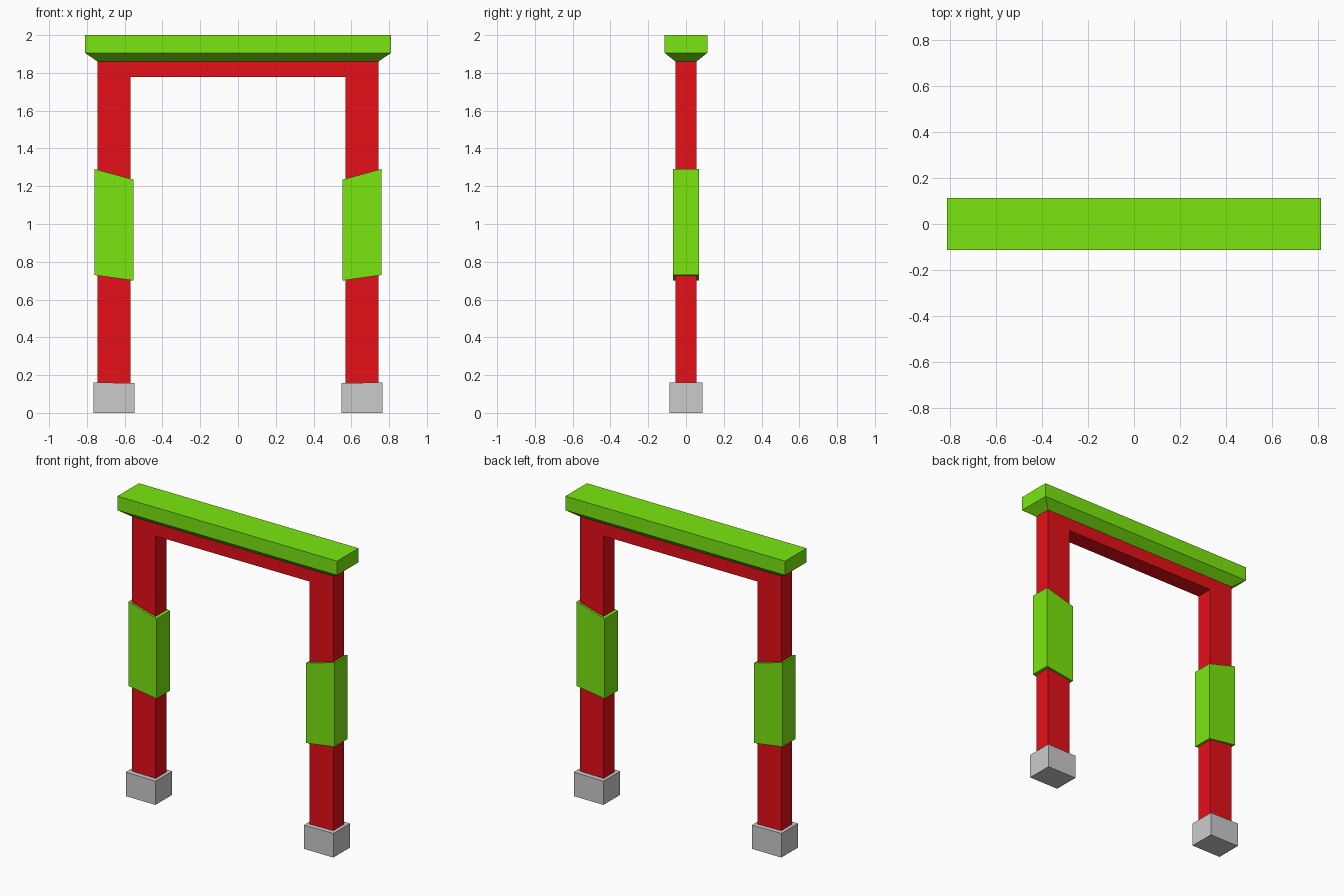
import bpy, bmesh

if "Cube" in bpy.data.objects:
    bpy.data.objects.remove(bpy.data.objects["Cube"])


def material(name, rgb):
    m = bpy.data.materials.new(name)
    m.diffuse_color = (*rgb, 1)
    m.use_nodes = True
    m.node_tree.nodes["Principled BSDF"].inputs["Base Color"].default_value = m.diffuse_color
    return m


RED = material("red_paint", (0.79, 0.005, 0.009))
GREEN = material("green_paint", (0.194, 0.795, 0.005))


def finish(name, bm, mat=None):
    bmesh.ops.recalc_face_normals(bm, faces=bm.faces)
    mesh = bpy.data.meshes.new(name)
    bm.to_mesh(mesh)
    bm.free()
    obj = bpy.data.objects.new(name, mesh)
    bpy.context.collection.objects.link(obj)
    if mat:
        mesh.materials.append(mat)
    return obj


def extrude_profile(name, points, half_depth, mat=None):
    """Front (x, z) outline extruded symmetrically along y."""
    bm = bmesh.new()
    face = bm.faces.new([bm.verts.new((x, -half_depth, z)) for x, z in points])
    new = bmesh.ops.extrude_face_region(bm, geom=[face])["geom"]
    verts = [v for v in new if isinstance(v, bmesh.types.BMVert)]
    bmesh.ops.translate(bm, verts=verts, vec=(0, 2 * half_depth, 0))
    return finish(name, bm, mat)


# Posts and lintel as one arch
O, I, D = 0.743, 0.569, 0.056
extrude_profile("arch_frame", [(-O, 0.15), (-I, 0.15), (-I, 1.777), (I, 1.777),
                               (I, 0.15), (O, 0.15), (O, 1.86), (-O, 1.86)], D, RED)

# Roof cap: rectangular sections, flared underside
bm = bmesh.new()
rings = []
for hx, hy, z in ((O, D, 1.86), (0.811, 0.113, 1.906), (0.811, 0.113, 2.0)):
    rings.append([bm.verts.new((sx * hx, sy * hy, z))
                  for sx, sy in ((-1, -1), (1, -1), (1, 1), (-1, 1))])
for a, b in zip(rings, rings[1:]):
    for i in range(4):
        j = (i + 1) % 4
        bm.faces.new((a[i], a[j], b[j], b[i]))
bm.faces.new(rings[0])
bm.faces.new(rings[-1])
finish("roof_cap", bm, GREEN)

# Slanted sleeves and stone footings, mirrored left and right
for side, s in (("left", -1), ("right", 1)):
    extrude_profile(side + "_sleeve", [(s * 0.761, 0.73), (s * 0.552, 0.70),
                                       (s * 0.552, 1.235), (s * 0.761, 1.292)], 0.069, GREEN)
    extrude_profile(side + "_footing", [(s * 0.766, 0), (s * 0.548, 0),
                                        (s * 0.548, 0.158), (s * 0.766, 0.161)], 0.088)
